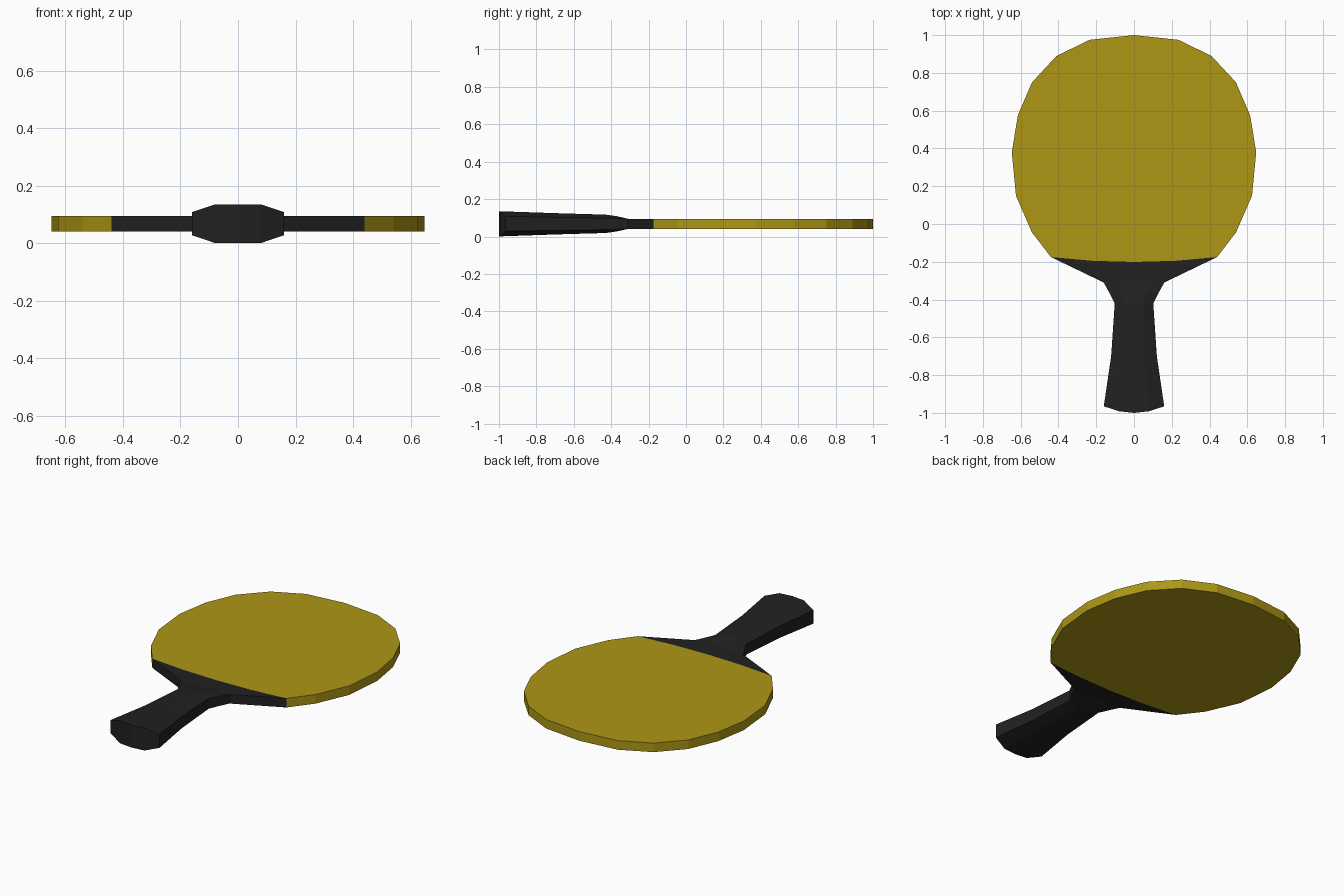
import bpy, bmesh

if "Cube" in bpy.data.objects:
    bpy.data.objects.remove(bpy.data.objects["Cube"])

ZC = 0.068      # mid-plane height
BLADE_H = 0.027  # half thickness of the blade


def material(name, rgb):
    m = bpy.data.materials.new(name)
    m.diffuse_color = (*rgb, 1)
    m.use_nodes = True
    m.node_tree.nodes["Principled BSDF"].inputs["Base Color"].default_value = m.diffuse_color
    return m


def finish(bm, name, mat):
    bmesh.ops.recalc_face_normals(bm, faces=bm.faces)
    me = bpy.data.meshes.new(name)
    bm.to_mesh(me)
    bm.free()
    me.materials.append(mat)
    ob = bpy.data.objects.new(name, me)
    bpy.context.collection.objects.link(ob)
    return ob


yellow = material("yellow_rubber", (0.42, 0.31, 0.008))
black = material("black_grip", (0.015, 0.015, 0.016))

# Blade: mirrored half outline, extruded; the neck covers its lower edge
half = [(0.22, -0.195), (0.44, -0.175), (0.54, -0.045), (0.625, 0.15), (0.647, 0.38),
        (0.615, 0.575), (0.54, 0.75), (0.41, 0.89), (0.235, 0.975)]
outline = [(0, -0.201)] + half + [(0, 1.0)] + [(-x, y) for x, y in reversed(half)]
bm = bmesh.new()
lo, hi = [[bm.verts.new((x, y, ZC + s * BLADE_H)) for x, y in outline] for s in (-1, 1)]
bm.faces.new(lo)
bm.faces.new(hi)
n = len(outline)
for i in range(2, n - 2):
    bm.faces.new((lo[i], lo[i + 1], hi[i + 1], hi[i]))
finish(bm, "blade", yellow)

# Handle and neck: loft of ten-point sections
# centre y, corner y, half width, half height in the middle, half height at the corners
sections = [(-1.0, -0.965, 0.16, 0.067, 0.040),
            (-0.70, -0.70, 0.121, 0.057, 0.035),
            (-0.43, -0.42, 0.102, 0.049, 0.031),
            (-0.375, -0.365, 0.13, 0.041, 0.029),
            (-0.31, -0.31, 0.16, BLADE_H, BLADE_H),
            (-0.201, -0.175, 0.44, BLADE_H, BLADE_H)]
fractions = (-1, -0.5, 0, 0.5, 1)
bm = bmesh.new()
rings = []
for yc, ye, w, hm, hc in sections:
    ring = []
    for s, fs in ((-1, fractions), (1, fractions[::-1])):
        for f in fs:
            h = hc if abs(f) == 1 else hm
            ring.append(bm.verts.new((f * w, yc + (ye - yc) * f * f, ZC + s * h)))
    rings.append(ring)
for a, b in zip(rings, rings[1:]):
    for i in range(10):
        j = (i + 1) % 10
        bm.faces.new((a[i], a[j], b[j], b[i]))
# Rounded butt of the handle
for i in range(4):
    r = rings[0]
    bm.faces.new((r[i], r[i + 1], r[8 - i], r[9 - i]))
finish(bm, "handle", black)
